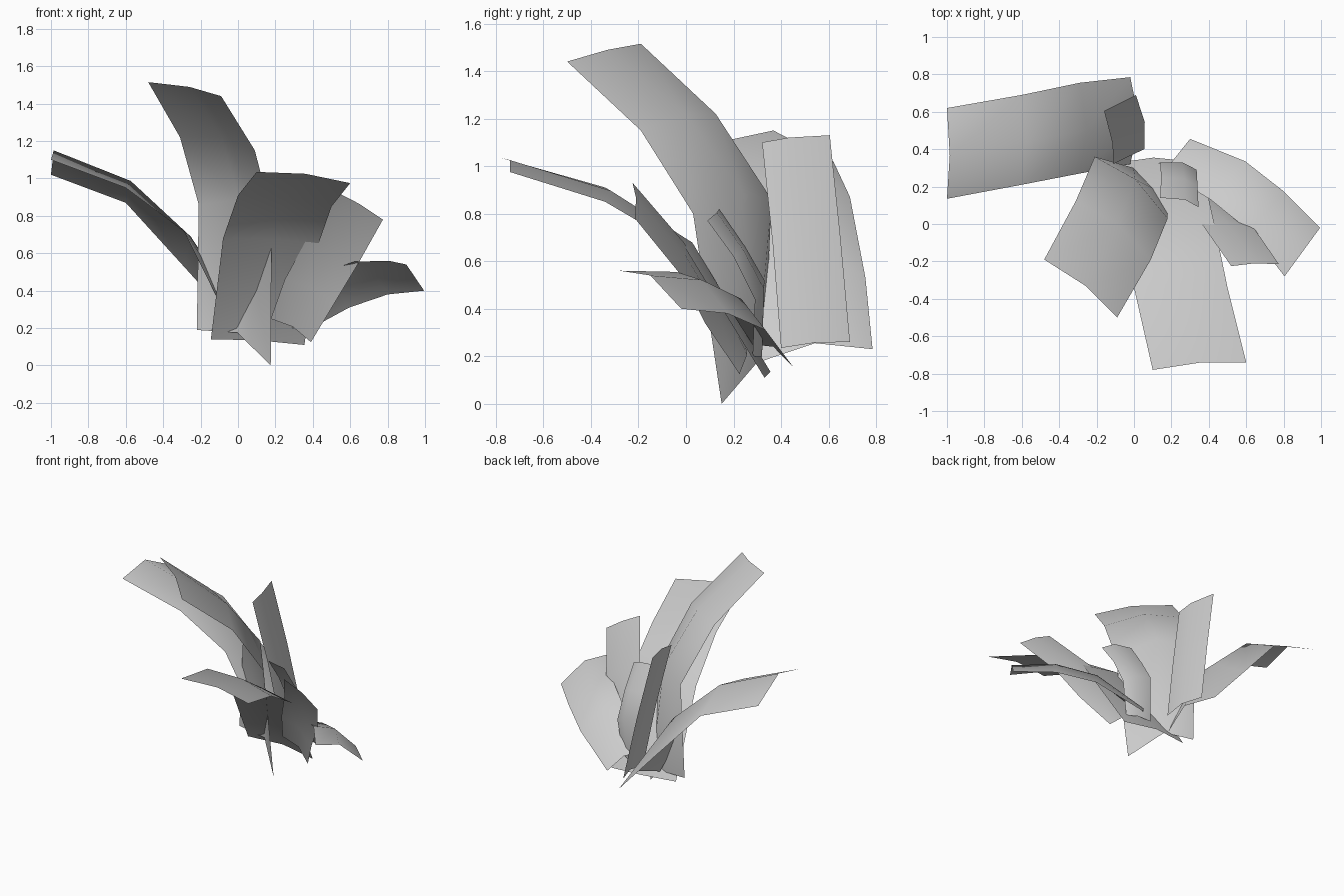
import bpy
import bmesh
from mathutils import Vector

# Remove the default cube only
default_cube = bpy.data.objects.get("Cube")
if default_cube:
    bpy.data.objects.remove(default_cube, do_unlink=True)

# One plain grey for every blade
grey = bpy.data.materials.new("light_grey")
grey.use_nodes = True
colour = (0.6, 0.6, 0.6, 1.0)
grey.diffuse_color = colour
for node in grey.node_tree.nodes:
    if node.type == "BSDF_PRINCIPLED":
        node.inputs["Base Color"].default_value = colour


def build_leaf(name, edge_a, edge_b, tip_bulge, base_bulge):
    """Bent blade between two edges listed tip to base, with a raised midrib."""
    bm = bmesh.new()
    rows = []
    last = len(edge_a) - 1
    for i, (a, b) in enumerate(zip(edge_a, edge_b)):
        a, b = Vector(a), Vector(b)
        bulge = Vector(tip_bulge).lerp(Vector(base_bulge), i / last)
        middle = (a + b) / 2 + bulge
        rows.append([bm.verts.new(point) for point in (a, middle, b)])
    for upper, lower in zip(rows, rows[1:]):
        for j in range(len(upper) - 1):
            bm.faces.new((upper[j], upper[j + 1], lower[j + 1], lower[j]))
    bm.normal_update()

    # The upper side of the blade faces the sky
    if sum(face.normal.z * face.calc_area() for face in bm.faces) < 0:
        bmesh.ops.reverse_faces(bm, faces=bm.faces[:])
    for face in bm.faces:
        face.smooth = True

    mesh = bpy.data.meshes.new(name)
    bm.to_mesh(mesh)
    bm.free()
    mesh.materials.append(grey)
    leaf = bpy.data.objects.new(name, mesh)
    bpy.context.collection.objects.link(leaf)
    return leaf


# Tallest blade, arching forward
build_leaf(
    "tall_leaf",
    edge_a=[(-.48, -.19, 1.515), (-.31, .125, 1.22), (-.21, .36, .86), (-.22, .33, .19)],
    edge_b=[(-.09, -.5, 1.44), (.09, -.19, 1.15), (.18, .03, .8), (.175, .15, 0)],
    tip_bulge=(.025, .015, .012),
    base_bulge=(.02, .06, .08),
)

# Broad blade reaching to the front
build_leaf(
    "front_leaf",
    edge_a=[(.1, -.78, 1.035), (0, -.34, .91), (-.08, 0, .68), (-.145, .32, .14)],
    edge_b=[(.6, -.74, .975), (.5, -.34, .85), (.43, 0, .65), (.355, .33, .11)],
    tip_bulge=(.01, .02, .02),
    base_bulge=(0, .03, .01),
)

# Long blade stretching to the side
build_leaf(
    "long_side_leaf",
    edge_a=[(-1, .135, 1.1), (-.6, .21, .95), (-.29, .27, .72), (-.02, .32, .18)],
    edge_b=[(-1, .62, 1.02), (-.6, .69, .87), (-.29, .755, .53), (-.02, .785, .23)],
    tip_bulge=(.015, -.01, .09),
    base_bulge=(.05, -.01, .05),
)

# Upright narrow blade at the back
build_leaf(
    "upright_back_leaf",
    edge_a=[(-.16, .605, 1.13), (-.07, .65, .7), (.01, .69, .26)],
    edge_b=[(-.11, .32, 1.1), (-.02, .365, .67), (.055, .4, .235)],
    tip_bulge=(.02, -.03, .005),
    base_bulge=(.025, 0, .01),
)

# Low drooping blade
build_leaf(
    "low_drooping_leaf",
    edge_a=[(.805, -.28, .56), (.62, -.04, .555), (.41, .13, .48), (.16, .28, .25)],
    edge_b=[(.995, -.02, .4), (.8, .175, .38), (.595, .335, .31), (.3, .455, .15)],
    tip_bulge=(0, 0, .06),
    base_bulge=(0, 0, .04),
)

# Slanted blade beside the front one
build_leaf(
    "slanted_leaf",
    edge_a=[(.52, -.225, .93), (.37, -.01, .68), (.25, .13, .46), (.175, .25, .25)],
    edge_b=[(.775, -.215, .78), (.64, -.02, .54), (.52, .08, .34), (.39, .225, .125)],
    tip_bulge=(0, .01, .01),
    base_bulge=(.01, .02, .02),
)

# Short blade in the heart of the plant
build_leaf(
    "short_inner_leaf",
    edge_a=[(.14, .14, .82), (.145, .25, .66), (.14, .33, .52), (.13, .32, .2)],
    edge_b=[(.345, .09, .77), (.34, .2, .62), (.335, .29, .44), (.3, .28, .2)],
    tip_bulge=(.03, .015, .01),
    base_bulge=(.02, .02, 0),
)
